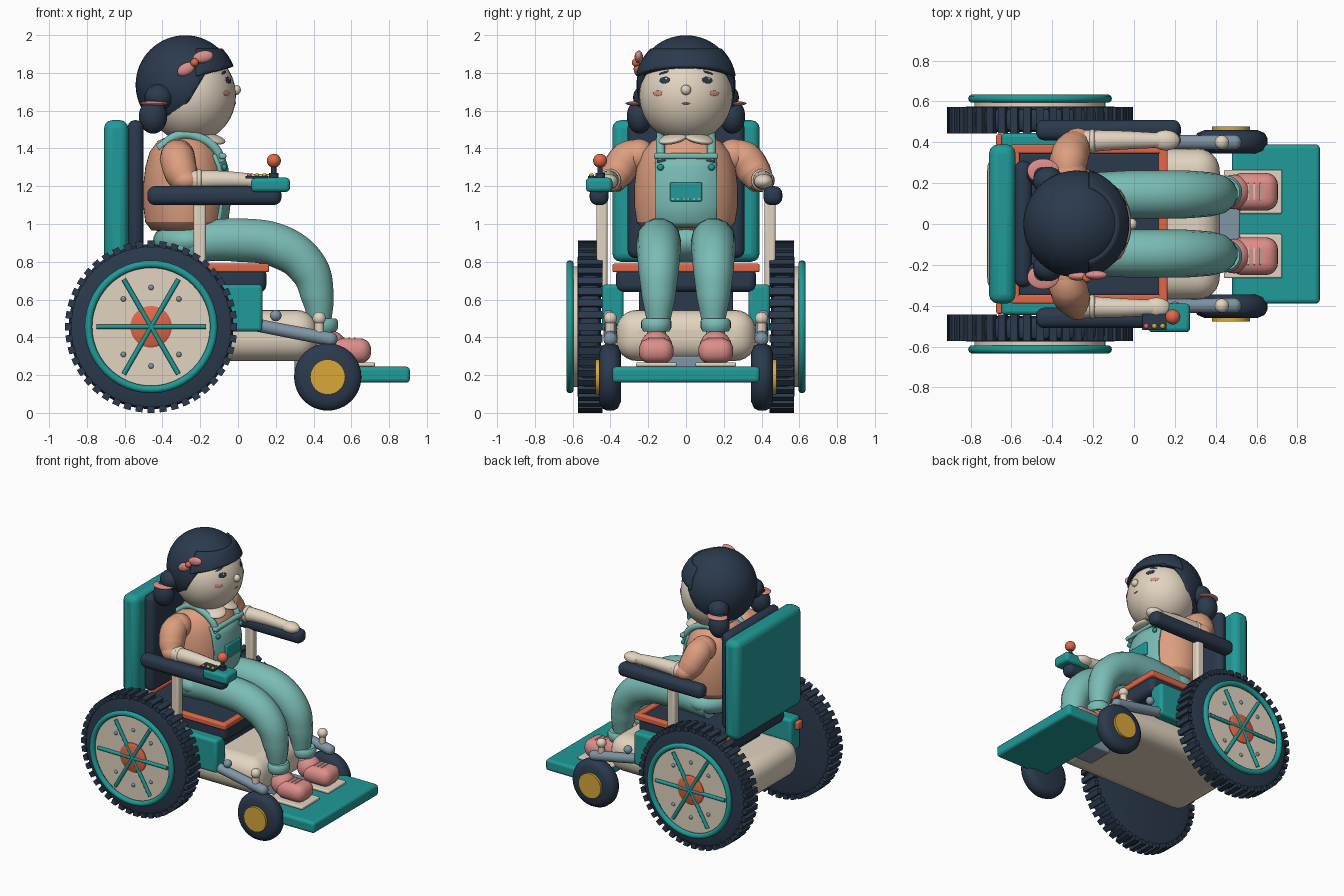
import bpy, bmesh, math
from mathutils import Vector, Matrix

cube = bpy.data.objects.get("Cube")
if cube:
    bpy.data.objects.remove(cube)

made = []


def material(name, *srgb):
    rgba = [((c / 255 + 0.055) / 1.055) ** 2.4 for c in srgb] + [1]
    m = bpy.data.materials.new(name)
    m.use_nodes = True
    m.diffuse_color = rgba
    m.node_tree.nodes["Principled BSDF"].inputs["Base Color"].default_value = rgba
    return m


TEAL = material("teal", 32, 155, 152)
MINT = material("soft teal", 122, 188, 181)
NAVY = material("navy", 43, 58, 77)
CREAM = material("cream", 226, 212, 192)
CORAL = material("coral", 224, 104, 72)
PEACH = material("peach", 221, 158, 127)
PINK = material("pink", 220, 142, 138)
STEEL = material("steel", 128, 150, 166)
GOLD = material("gold", 217, 168, 58)


def finish(name, bm, mat, loc=(0, 0, 0), rot=(0, 0, 0), size=(1, 1, 1)):
    bmesh.ops.recalc_face_normals(bm, faces=bm.faces)
    me = bpy.data.meshes.new(name)
    bm.to_mesh(me)
    bm.free()
    ob = bpy.data.objects.new(name, me)
    bpy.context.collection.objects.link(ob)
    ob.location, ob.rotation_euler, ob.scale = loc, rot, size
    me.materials.append(mat)
    made.append(ob)
    return ob


def box(name, mat, x, y, z, bevel=0.01, segments=3):
    """Rounded box from its x, y and z ranges."""
    bm = bmesh.new()
    bmesh.ops.create_cube(bm, size=1)
    for v in bm.verts:
        v.co = [r[0] + (c + 0.5) * (r[1] - r[0]) for r, c in zip((x, y, z), v.co)]
    ob = finish(name, bm, mat)
    mod = ob.modifiers.new("round", "BEVEL")
    mod.width, mod.segments = bevel, segments
    return ob


def ball(name, mat, loc, radii, rot=(0, 0, 0), detail=24):
    bm = bmesh.new()
    bmesh.ops.create_uvsphere(bm, u_segments=detail, v_segments=detail * 2 // 3, radius=1)
    return finish(name, bm, mat, loc, rot, radii)


def lathe_mesh(profile, steps=48):
    bm = bmesh.new()
    vs = [bm.verts.new((r, 0, h)) for r, h in profile]
    es = [bm.edges.new(p) for p in zip(vs, vs[1:])]
    bmesh.ops.spin(bm, geom=vs + es, cent=(0, 0, 0), axis=(0, 0, 1),
                   angle=math.tau, steps=steps)
    bmesh.ops.remove_doubles(bm, verts=bm.verts, dist=1e-5)
    return bm


def lathe(name, mat, profile, loc, rot=(0, 0, 0), size=(1, 1, 1), steps=48):
    return finish(name, lathe_mesh(profile, steps), mat, loc, rot, size)


def disc(name, mat, radius, h0, h1, loc, rot=(0, 0, 0), steps=32):
    return lathe(name, mat, [(0, h0), (radius, h0), (radius, h1), (0, h1)], loc, rot, steps=steps)


def ring(name, mat, radius, tube, loc, rot=(0, 0, 0)):
    prof = [(radius + tube * math.cos(a * math.tau / 10), tube * math.sin(a * math.tau / 10))
            for a in range(11)]
    return lathe(name, mat, prof, loc, rot)


def tube(name, mat, points, radii):
    """Smooth tapered tube through the points."""
    cu = bpy.data.curves.new(name, "CURVE")
    cu.dimensions, cu.bevel_depth, cu.bevel_resolution = "3D", 1, 5
    cu.use_fill_caps = True
    sp = cu.splines.new("BEZIER")
    sp.bezier_points.add(len(points) - 1)
    for bp, p, r in zip(sp.bezier_points, points, radii):
        bp.co, bp.radius = p, r
        bp.handle_left_type = bp.handle_right_type = "AUTO"
    tmp = bpy.data.objects.new("path", cu)
    bpy.context.collection.objects.link(tmp)
    bm = bmesh.new()
    bpy.context.view_layer.update()
    bm.from_mesh(tmp.evaluated_get(bpy.context.evaluated_depsgraph_get()).to_mesh())
    bpy.data.objects.remove(tmp)
    return finish(name, bm, mat)


def clip(bm, planes):
    """Keep only the part behind every (point, normal) plane."""
    for co, no in planes:
        bmesh.ops.bisect_plane(bm, geom=bm.verts[:] + bm.edges[:] + bm.faces[:],
                               plane_co=co, plane_no=no, clear_outer=True)


def both(y, s):
    return tuple(sorted((y[0] * s, y[1] * s)))


# Seat, backrest, body and footplate
box("backrest", TEAL, (-0.71, -0.58), (-0.39, 0.39), (0.8, 1.55), 0.045)
box("back_cushion", NAVY, (-0.585, -0.5), (-0.31, 0.31), (0.82, 1.55), 0.04)
box("seat_cushion", NAVY, (-0.58, 0.15), (-0.37, 0.37), (0.64, 0.77), 0.035)
box("seat_trim_front", CORAL, (0.12, 0.165), (-0.39, 0.39), (0.745, 0.79))
box("seat_trim_back", CORAL, (-0.6, -0.56), (-0.39, 0.39), (0.745, 0.79))
box("base_body", CREAM, (-0.72, 0.42), (-0.37, 0.37), (0.275, 0.545), 0.11, 6)
box("seat_pedestal", NAVY, (-0.45, 0.05), (-0.25, 0.25), (0.5, 0.66))
box("footplate", TEAL, (0.48, 0.91), (-0.39, 0.39), (0.16, 0.245), 0.02)
box("footplate_bracket", STEEL, (0.3, 0.52), (-0.1, 0.1), (0.2, 0.3))

WX, WZ = -0.46, 0.456
for s, side in ((-1, "near"), (1, "far")):
    turn = (-s * math.pi / 2, 0, 0)

    # Drive wheel with tread lugs, cover, rim, spokes, hub and bolts
    hub = (WX, 0, WZ)
    lathe("drive_tyre_" + side, NAVY, [(0, 0.45), (0.38, 0.45), (0.425, 0.46), (0.436, 0.48),
          (0.436, 0.54), (0.425, 0.56), (0.36, 0.575), (0, 0.575)], hub, turn, steps=64)
    bm = bmesh.new()
    for i in range(44):
        spin = Matrix.Rotation(i * math.tau / 44, 4, "Z")
        bmesh.ops.create_cube(bm, size=1, matrix=spin @ Matrix.Translation((0.438, 0, 0.507))
                              @ Matrix.Diagonal((0.035, 0.038, 0.13, 1)))
    finish("tread_lugs_" + side, bm, NAVY, hub, turn)
    disc("wheel_cover_" + side, CREAM, 0.32, 0.57, 0.597, hub, turn, 48)
    ring("hand_rim_" + side, TEAL, 0.332, 0.02, (WX, s * 0.614, WZ), turn)
    for i in range(3):
        a = i * math.pi / 3
        d = Vector((math.cos(a), 0, math.sin(a))) * 0.29
        c = Vector((WX, s * 0.605, WZ))
        tube(f"spoke_{side}_{i}", TEAL, [c - d, c + d], [0.013, 0.013])
    lathe("hub_" + side, CORAL, [(0, 0.59), (0.11, 0.59), (0.11, 0.603), (0.095, 0.612),
          (0, 0.612)], hub, turn, steps=32)
    for i, a in enumerate((45, 90, 135, 225, 270, 315)):
        a = math.radians(a)
        ball(f"bolt_{side}_{i}", STEEL, (WX + 0.208 * math.cos(a), s * 0.598,
             WZ + 0.208 * math.sin(a)), (0.014, 0.01, 0.014), detail=12)

    # Caster wheel and swing arm
    cast = (0.475, 0, 0.19)
    lathe("caster_tyre_" + side, NAVY, [(0, 0.345), (0.13, 0.345), (0.165, 0.36), (0.178, 0.385),
          (0.178, 0.42), (0.165, 0.445), (0.13, 0.46), (0, 0.46)], cast, turn)
    disc("caster_cap_" + side, GOLD, 0.093, 0.45, 0.478, cast, turn)
    tube("swing_arm_" + side, STEEL, [(-0.02, s * 0.4, 0.49), (0.2, s * 0.4, 0.445),
         (0.49, s * 0.4, 0.39)], [0.035, 0.035, 0.037])
    ball("swing_arm_end_" + side, STEEL, (0.49, s * 0.4, 0.39), (0.037,) * 3)
    ball("arm_bolt_" + side, STEEL, (0.2, s * 0.41, 0.515), (0.03,) * 3)
    disc("caster_stem_" + side, CREAM, 0.025, 0.38, 0.5, (0.43, s * 0.4, 0))
    ball("stem_cap_" + side, CREAM, (0.43, s * 0.4, 0.5), (0.035,) * 3)

    # Side housing, tail light, seat trim and armrest
    box("side_housing_" + side, TEAL, (-0.65, 0.13), both((0.33, 0.445), s), (0.43, 0.68), 0.02)
    box("tail_light_" + side, CORAL, (-0.675, -0.64), both((0.38, 0.44), s), (0.59, 0.65))
    box("seat_trim_" + side, CORAL, (-0.6, 0.165), both((0.345, 0.39), s), (0.745, 0.79))
    box("armrest_post_" + side, CREAM, (-0.235, -0.17), both((0.415, 0.475), s), (0.62, 1.13), 0.015)
    box("armrest_" + side, NAVY, (-0.48, 0.23), both((0.41, 0.51), s), (1.1, 1.2), 0.04, 4)

    # Leg, cuff and shoe
    y = s * 0.145
    tube("leg_" + side, MINT, [(-0.32, y, 0.89), (0.0, y, 0.915), (0.24, y, 0.872),
         (0.375, y, 0.76), (0.42, y, 0.62), (0.435, y, 0.47)],
         [0.1, 0.118, 0.118, 0.108, 0.09, 0.06])
    lathe("trouser_cuff_" + side, MINT, [(0.05, 0.43), (0.068, 0.43), (0.08, 0.45), (0.08, 0.485),
          (0.068, 0.5), (0, 0.5)], (0.45, s * 0.157, 0), steps=24)
    disc("ankle_" + side, CREAM, 0.05, 0.32, 0.45, (0.46, s * 0.157, 0))
    y = both((0.065, 0.25), s)
    box("shoe_toe_" + side, PINK, (0.47, 0.705), y, (0.262, 0.395), 0.06, 5)
    ball("shoe_heel_" + side, PINK, (0.49, s * 0.157, 0.35), (0.085, 0.085, 0.085))
    box("shoe_sole_" + side, CREAM, (0.44, 0.725), both((0.05, 0.265), s), (0.245, 0.268), 0.008)
    for i in range(3):
        x = 0.555 + i * 0.03
        box(f"shoelace_{side}_{i}", CREAM, (x, x + 0.008), both((0.115, 0.2), s),
            (0.392, 0.4), 0.002)

    # Sleeve, forearm and hand
    tube("sleeve_" + side, PEACH, [(-0.32, s * 0.23, 1.38), (-0.32, s * 0.31, 1.345),
         (-0.3, s * 0.365, 1.27), (-0.27, s * 0.4, 1.215)], [0.075, 0.095, 0.09, 0.07])
    ball("shoulder_" + side, PEACH, (-0.32, s * 0.25, 1.36), (0.09, 0.09, 0.09))
    ball("elbow_" + side, PEACH, (-0.275, s * 0.395, 1.23), (0.075, 0.075, 0.06))
    tube("forearm_" + side, CREAM, [(-0.25, s * 0.405, 1.23), (-0.1, s * 0.41, 1.235),
         (0.14, s * 0.41, 1.225)], [0.055, 0.048, 0.036])
    ring("shirt_cuff_" + side, CREAM, 0.045, 0.015, (-0.205, s * 0.405, 1.232), (0, math.pi / 2, 0))
    ball("hand_" + side, CREAM, (0.155 if s > 0 else 0.11, s * 0.41, 1.225), (0.07, 0.05, 0.04))

    # Dungaree strap, button and collar
    tube("strap_" + side, MINT, [(-0.085, s * 0.13, 1.33), (-0.12, s * 0.135, 1.4),
         (-0.2, s * 0.135, 1.455), (-0.31, s * 0.13, 1.47), (-0.42, s * 0.12, 1.4)], [0.024] * 5)
    ball("strap_button_" + side, TEAL, (-0.072, s * 0.135, 1.3), (0.015, 0.018, 0.018), detail=12)
    ball("collar_" + side, CREAM, (-0.15, s * 0.07, 1.452), (0.085, 0.08, 0.024), (s * -0.2, 0.2, 0))

    # Bunched hair with ties
    ball("hair_knot_" + side, NAVY, (-0.42, s * 0.21, 1.67), (0.075, 0.07, 0.07))
    ball("hair_bunch_" + side, NAVY, (-0.45, s * 0.245, 1.57), (0.075, 0.068, 0.092))
    ball("hair_tie_" + side, PINK, (-0.445, s * 0.26, 1.638), (0.078, 0.06, 0.012))

# Torso, hips and bib
body = [(0, 0.96), (0.8, 0.965), (0.95, 1.01), (1, 1.1), (1, 1.2), (0.95, 1.3),
        (0.85, 1.38), (0.65, 1.44), (0.35, 1.47), (0, 1.475)]
lathe("torso", PEACH, body, (-0.28, 0, 0), size=(0.222, 0.275, 1))
ball("hips", MINT, (-0.26, 0, 0.91), (0.19, 0.26, 0.115))
bm = lathe_mesh(body, 96)
bmesh.ops.scale(bm, vec=(0.24, 0.29, 1), verts=bm.verts)
clip(bm, [((0, 0.165, 0), (0, 1, 0)), ((0, -0.165, 0), (0, -1, 0)), ((0, 0, 1.37), (0, 0, 1)),
          ((0, 0, 0.98), (0, 0, -1)), ((0, 0, 0), (-1, 0, 0))])
bib = finish("bib", bm, MINT, (-0.28, 0, 0))
bib.modifiers.new("cloth", "SOLIDIFY").thickness = 0.02
box("bib_hem", MINT, (-0.1, -0.062), (-0.17, 0.17), (1.345, 1.375))
box("pocket", TEAL, (-0.07, -0.032), (-0.085, 0.085), (1.12, 1.22), 0.008)
for i in range(6):
    y = -0.07 + i * 0.028
    box(f"pocket_stitch_{i}", CREAM, (-0.034, -0.029), (y - 0.006, y + 0.006), (1.13, 1.135), 0.001)
disc("neck", CREAM, 0.08, 1.4, 1.5, (-0.24, 0, 0))

# Head and face
HEAD, HR = Vector((-0.248, 0, 1.68)), Vector((0.237, 0.248, 0.248))
ball("head", CREAM, HEAD, HR, detail=40)
ball("nose", CREAM, (-0.01, 0, 1.71), (0.025, 0.027, 0.027))


def face_spot(name, mat, y, z, w, h, tilt=0, lift=0):
    v, w2 = y / HR.y, (z - HEAD.z) / HR.z
    u = math.sqrt(1 - v * v - w2 * w2)
    n = Vector((u / HR.x, v / HR.y, w2 / HR.z)).normalized()
    p = HEAD + Vector((u * HR.x, y, z - HEAD.z)) + n * lift
    q = n.to_track_quat("X", "Z") @ Matrix.Rotation(tilt, 3, "X").to_quaternion()
    ball(name, mat, p, (0.004, w, h), q.to_euler(), 16)


for s, side in ((-1, "near"), (1, "far")):
    face_spot("eye_" + side, NAVY, s * 0.112, 1.762, 0.032, 0.019)
    face_spot("eye_shine_" + side, CREAM, s * 0.112 + 0.008, 1.768, 0.007, 0.006, 0, 0.003)
    face_spot("eyebrow_" + side, NAVY, s * 0.118, 1.802, 0.03, 0.007, -s * 0.3)
    face_spot("cheek_" + side, PINK, s * 0.15, 1.692, 0.03, 0.014)
face_spot("mouth", CORAL, 0, 1.638, 0.022, 0.005)

# Hair cap with face opening, and fringe
HAIR = (-0.28, 0, 1.737)
cuts = [(Vector((-0.02, 0, 1.835)), Vector((0.25, 0, -0.97))),
        (Vector((-0.2, 0, 1.75)), Vector((0.86, 0, -0.51)))]
bm = bmesh.new()
bmesh.ops.create_uvsphere(bm, u_segments=48, v_segments=32, radius=0.262,
                          matrix=Matrix.Translation(HAIR))
for co, no in cuts:
    bmesh.ops.bisect_plane(bm, geom=bm.verts[:] + bm.edges[:] + bm.faces[:], plane_co=co, plane_no=no)
gone = [f for f in bm.faces if all((f.calc_center_median() - co).dot(no) > 0 for co, no in cuts)]
bmesh.ops.delete(bm, geom=gone, context="FACES")
finish("hair", bm, NAVY).modifiers.new("thick", "SOLIDIFY").thickness = 0.025
bm = bmesh.new()
bmesh.ops.create_uvsphere(bm, u_segments=48, v_segments=32, radius=0.275,
                          matrix=Matrix.Translation(HAIR))
clip(bm, [cuts[0], ((0, 0, 1.93), (0, 0, 1)), ((-0.22, 0, 0), (-1, 0, 0))])
finish("fringe", bm, NAVY).modifiers.new("thick", "SOLIDIFY").thickness = 0.025

# Hair bow
ball("bow_back", PINK, (-0.275, -0.255, 1.82), (0.05, 0.022, 0.032), (0, -0.5, 0))
ball("bow_front", PINK, (-0.185, -0.25, 1.885), (0.055, 0.022, 0.032), (0, -0.2, 0))
ball("bow_knot", CORAL, (-0.23, -0.265, 1.855), (0.022, 0.022, 0.022))

# Joystick control
box("control_box", TEAL, (0.07, 0.275), (-0.53, -0.39), (1.17, 1.245), 0.02)
disc("stick_boot", NAVY, 0.025, 1.24, 1.27, (0.19, -0.455, 0))
disc("stick", NAVY, 0.014, 1.25, 1.32, (0.19, -0.455, 0))
ball("stick_knob", CORAL, (0.19, -0.455, 1.335), (0.037,) * 3)
box("button_panel", NAVY, (0.04, 0.16), (-0.52, -0.44), (1.24, 1.255), 0.004)
for i, m in enumerate((CORAL, GOLD, GOLD)):
    ball(f"control_button_{i}", m, (0.06 + 0.04 * i, -0.5, 1.258), (0.013, 0.013, 0.01), detail=12)

# Smooth shading with sharp edges kept
bpy.ops.object.select_all(action="DESELECT")
for ob in made:
    ob.select_set(True)
bpy.context.view_layer.objects.active = made[0]
bpy.ops.object.shade_smooth_by_angle(angle=math.radians(40))
